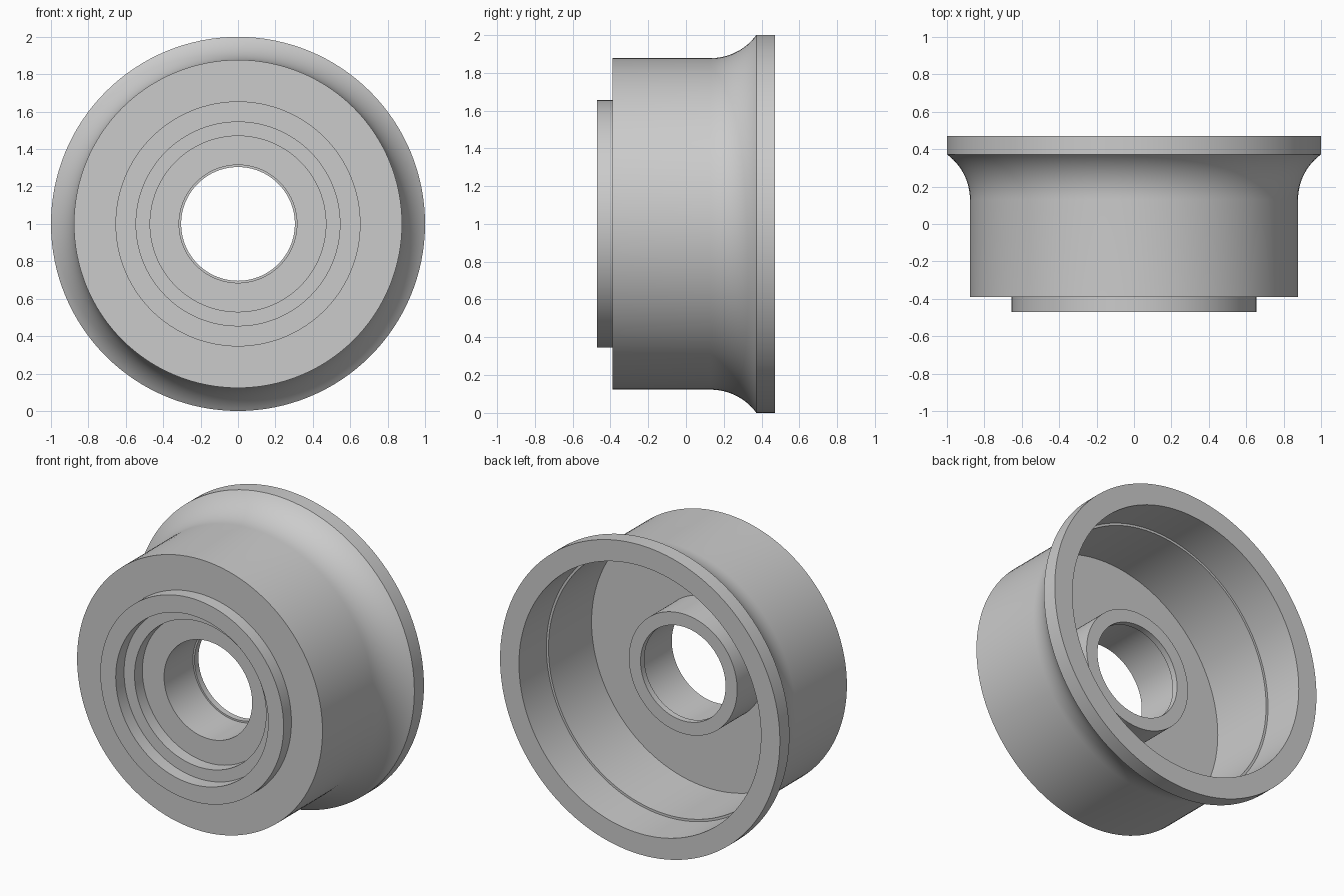
import bpy, bmesh, math
from mathutils import Matrix, Vector

cube = bpy.data.objects.get("Cube")
if cube:
    bpy.data.objects.remove(cube, do_unlink=True)

SEGMENTS = 128

# Plain grey metal
metal = bpy.data.materials.new("grey_metal")
metal.use_nodes = True
grey = (0.6, 0.6, 0.6, 1)
metal.diffuse_color = grey
metal.node_tree.nodes["Principled BSDF"].inputs["Base Color"].default_value = grey


def flare(start_y, start_r, radius, angle, steps=12):
    """Concave arc that leaves the drum and widens towards the rim."""
    return [(start_r + radius * (1 - math.cos(angle * i / steps)),
             start_y + radius * math.sin(angle * i / steps))
            for i in range(steps + 1)]


def revolve(name, profile):
    """Spin a closed (radius, y) profile around the y axis."""
    bm = bmesh.new()
    verts = [bm.verts.new((r, y, 0)) for r, y in profile]
    edges = [bm.edges.new((v, verts[i - 1])) for i, v in enumerate(verts)]
    bmesh.ops.spin(bm, geom=verts + edges, cent=(0, 0, 0), axis=(0, 1, 0),
                   angle=math.tau, steps=SEGMENTS, use_duplicate=False)
    bmesh.ops.remove_doubles(bm, verts=bm.verts, dist=0.0001)
    bmesh.ops.recalc_face_normals(bm, faces=bm.faces)
    bmesh.ops.transform(bm, matrix=Matrix.Translation(Vector((0, 0, 1))), verts=bm.verts)
    mesh = bpy.data.meshes.new(name)
    bm.to_mesh(mesh)
    bm.free()
    mesh.materials.append(metal)
    obj = bpy.data.objects.new(name, mesh)
    bpy.context.collection.objects.link(obj)
    bpy.ops.object.select_all(action='DESELECT')
    obj.select_set(True)
    bpy.context.view_layer.objects.active = obj
    bpy.ops.object.shade_smooth_by_angle(angle=math.radians(25))
    return obj


# Bore and stepped front recess
front_recess = [(0.304, 0.03), (0.304, -0.01), (0.315, -0.01), (0.315, -0.305),
                (0.47, -0.305), (0.47, -0.385), (0.545, -0.385), (0.545, -0.47)]
# Raised front boss and drum shoulder
front_boss = [(0.655, -0.47), (0.655, -0.39), (0.877, -0.39)]
# Drum wall flaring out to the flange
flange = flare(0.13, 0.877, 0.3, 2 * math.atan(0.41 / 0.8)) + [(1, 0.372), (1, 0.47)]
flange = [(min(r, 1), min(y, 0.372) if y < 0.4 else y) for r, y in flange]
# Rear cavity with a small step, web and central hub
rear_cavity = [(0.865, 0.47), (0.865, 0.19), (0.85, 0.19), (0.85, -0.25),
               (0.387, -0.25), (0.387, 0.03)]

revolve("wheel_drum", front_recess + front_boss + flange + rear_cavity)
